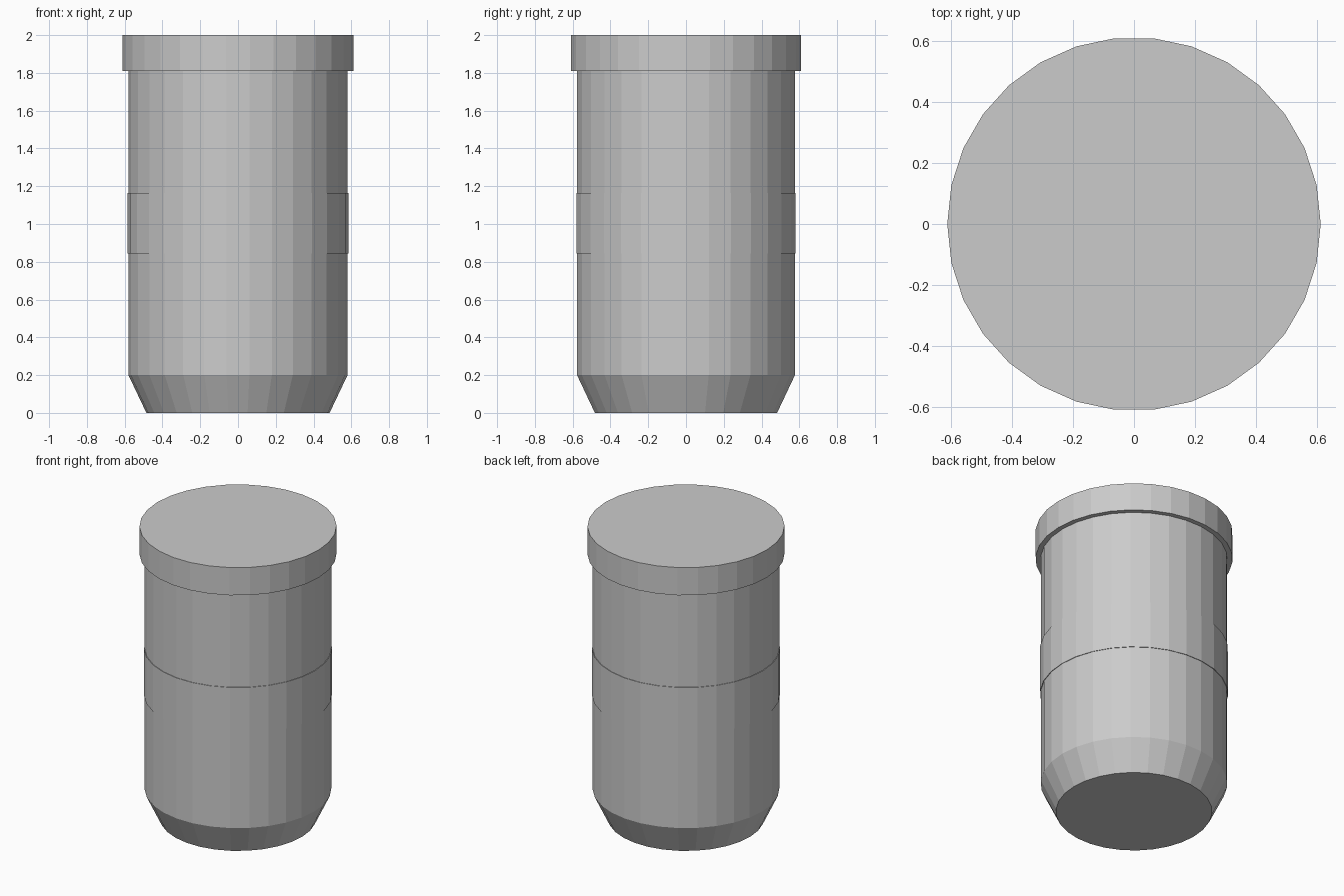
import bpy, bmesh, math

if "Cube" in bpy.data.objects:
    bpy.data.objects.remove(bpy.data.objects["Cube"])

SIDES = 30


def lathe(name, profile, closed=False):
    """Revolve (radius, z) points; cap both ends unless the profile is a closed loop."""
    bm = bmesh.new()
    rings = []
    for r, z in profile:
        rings.append([bm.verts.new((r * math.cos(i * math.tau / SIDES),
                                    r * math.sin(i * math.tau / SIDES), z))
                      for i in range(SIDES)])
    pairs = list(zip(rings, rings[1:]))
    if closed:
        pairs.append((rings[-1], rings[0]))
    else:
        bm.faces.new(rings[0])
        bm.faces.new(rings[-1])
    for a, b in pairs:
        for i in range(SIDES):
            j = (i + 1) % SIDES
            bm.faces.new((a[i], a[j], b[j], b[i]))
    bmesh.ops.recalc_face_normals(bm, faces=bm.faces)
    mesh = bpy.data.meshes.new(name)
    bm.to_mesh(mesh)
    bm.free()
    obj = bpy.data.objects.new(name, mesh)
    bpy.context.collection.objects.link(obj)
    return obj


# Container body with tapered foot
lathe("body", [(0.485, 0), (0.58, 0.2), (0.58, 1.81)])

# Overhanging lid
lathe("lid", [(0.612, 1.81), (0.612, 2.0)])

# Thin band wrapped around the middle
lathe("band", [(0.578, 0.845), (0.584, 0.845), (0.584, 1.165), (0.578, 1.165)], closed=True)
